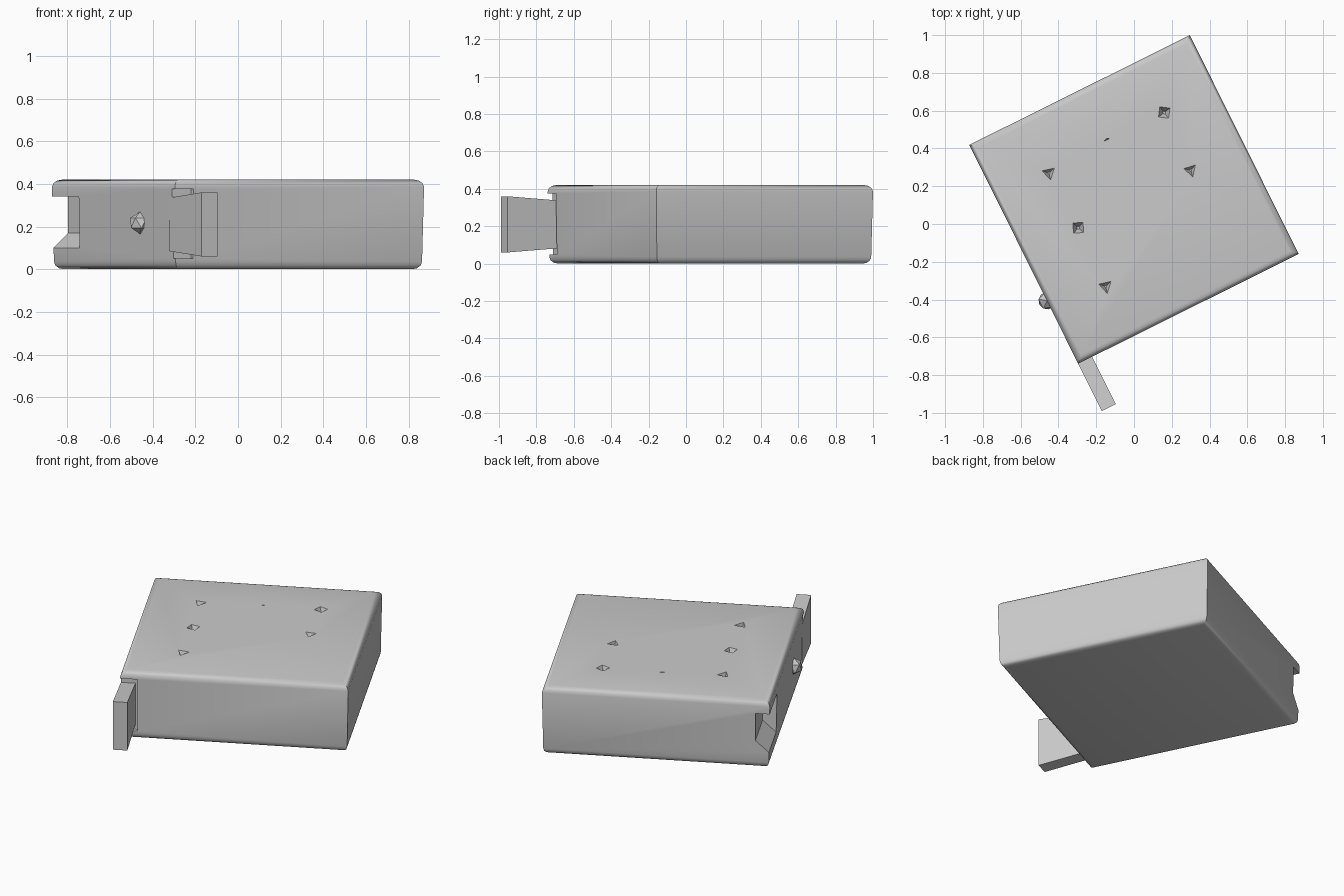
import bpy, bmesh, math
from mathutils import Matrix, Vector

if "Cube" in bpy.data.objects:
    bpy.data.objects.remove(bpy.data.objects["Cube"])

ANGLE = math.radians(26.45)
PLACE = Matrix.Translation((0, 0.13, 0)) @ Matrix.Rotation(ANGLE, 4, 'Z')
U, V, H = 0.652, 0.647, 0.42        # half width, half depth, height
TAB_W, TAB_L = 0.083, 0.28

grey = bpy.data.materials.new("plain grey")
grey.use_nodes = True
grey.diffuse_color = (0.6, 0.6, 0.6, 1)
grey.node_tree.nodes["Principled BSDF"].inputs["Base Color"].default_value = (0.6, 0.6, 0.6, 1)


def make(name, bm):
    bmesh.ops.recalc_face_normals(bm, faces=bm.faces)
    mesh = bpy.data.meshes.new(name)
    bm.to_mesh(mesh)
    bm.free()
    obj = bpy.data.objects.new(name, mesh)
    mesh.materials.append(grey)
    bpy.context.collection.objects.link(obj)
    obj.matrix_world = PLACE
    return obj


def box(lo, hi):
    bm = bmesh.new()
    bmesh.ops.create_cube(bm, size=1)
    for v in bm.verts:
        v.co = Vector([lo[i] if v.co[i] < 0 else hi[i] for i in range(3)])
    return bm


def cut(target, name, bm):
    cutter = make(name, bm)
    cutter.hide_render = True
    cutter.hide_set(True)
    mod = target.modifiers.new(name, 'BOOLEAN')
    mod.operation, mod.solver, mod.object = 'DIFFERENCE', 'EXACT', cutter


# Main block: soft top and bottom rims, crisp upright corners, slight taper
bm = box((-U, -V, 0), (U, V, H))
rims = [e for e in bm.edges if abs(e.verts[0].co.z - e.verts[1].co.z) < 0.01]
bmesh.ops.bevel(bm, geom=rims, offset=0.035, segments=3, profile=0.5, affect='EDGES')
for v in bm.verts:
    v.co.xy *= 0.988 + 0.012 * min(v.co.z / (H - 0.035), 1)
block = make("block", bm)

# Socket in the back corner, with a floor that rises inwards
bm = box((-U - 0.05, V - TAB_L, 0.05), (-U + TAB_W, V + 0.05, 0.34))
for v in bm.verts:
    if v.co.z < 0.2 and v.co.x > -U:
        v.co.z = 0.17
cut(block, "socket_cutter", bm)

# Shallow relief where the tab leaves the block
cut(block, "tab_relief_cutter",
    box((-U - 0.05, -V - 0.05, 0.05), (-U + TAB_W + 0.015, -V + 0.03, 0.375)))

# Small pointed pits in the top: x, y, radius, sides, turn
pits = [(0.16, 0.59, 0.037, 4, 0.2), (0.30, 0.285, 0.036, 3, 0.9),
        (-0.45, 0.27, 0.037, 3, 0.8), (-0.295, -0.02, 0.037, 4, 0.4),
        (-0.15, -0.33, 0.037, 3, 2.9), (-0.145, 0.447, 0.022, 3, 0.0)]
bm = bmesh.new()
for x, y, r, sides, turn in pits:
    spot = PLACE.inverted() @ Vector((x, y, H - 0.02))
    flat = 0.2 if r < 0.03 else 1
    bmesh.ops.create_cone(
        bm, cap_ends=True, segments=sides, radius1=r * 0.25, radius2=r * 1.12, depth=0.05,
        matrix=Matrix.Translation(spot) @ Matrix.Diagonal((1, flat, 1, 1))
        @ Matrix.Rotation(turn, 4, 'Z'))
cut(block, "pit_cutter", bm)

# Tab on the front corner, flaring towards its free end
bm = box((-U, -V - TAB_L, 0.06), (-U + TAB_W, -V + 0.06, 0.36))
for v in bm.verts:
    if v.co.y > -V:
        v.co.z += 0.025 if v.co.z < 0.2 else -0.025
make("tab", bm)

# Faceted peg on the side
bm = bmesh.new()
bmesh.ops.create_icosphere(
    bm, subdivisions=1, radius=0.052,
    matrix=Matrix.Translation((-U + 0.002, -0.275, 0.217)))
make("peg", bm)

# Smooth only the rounded rims
bpy.ops.object.select_all(action='DESELECT')
block.select_set(True)
bpy.context.view_layer.objects.active = block
for mod in list(block.modifiers):
    cutter = mod.object
    bpy.ops.object.modifier_apply(modifier=mod.name)
    bpy.data.objects.remove(cutter)
bpy.ops.object.shade_smooth_by_angle(angle=math.radians(35))
